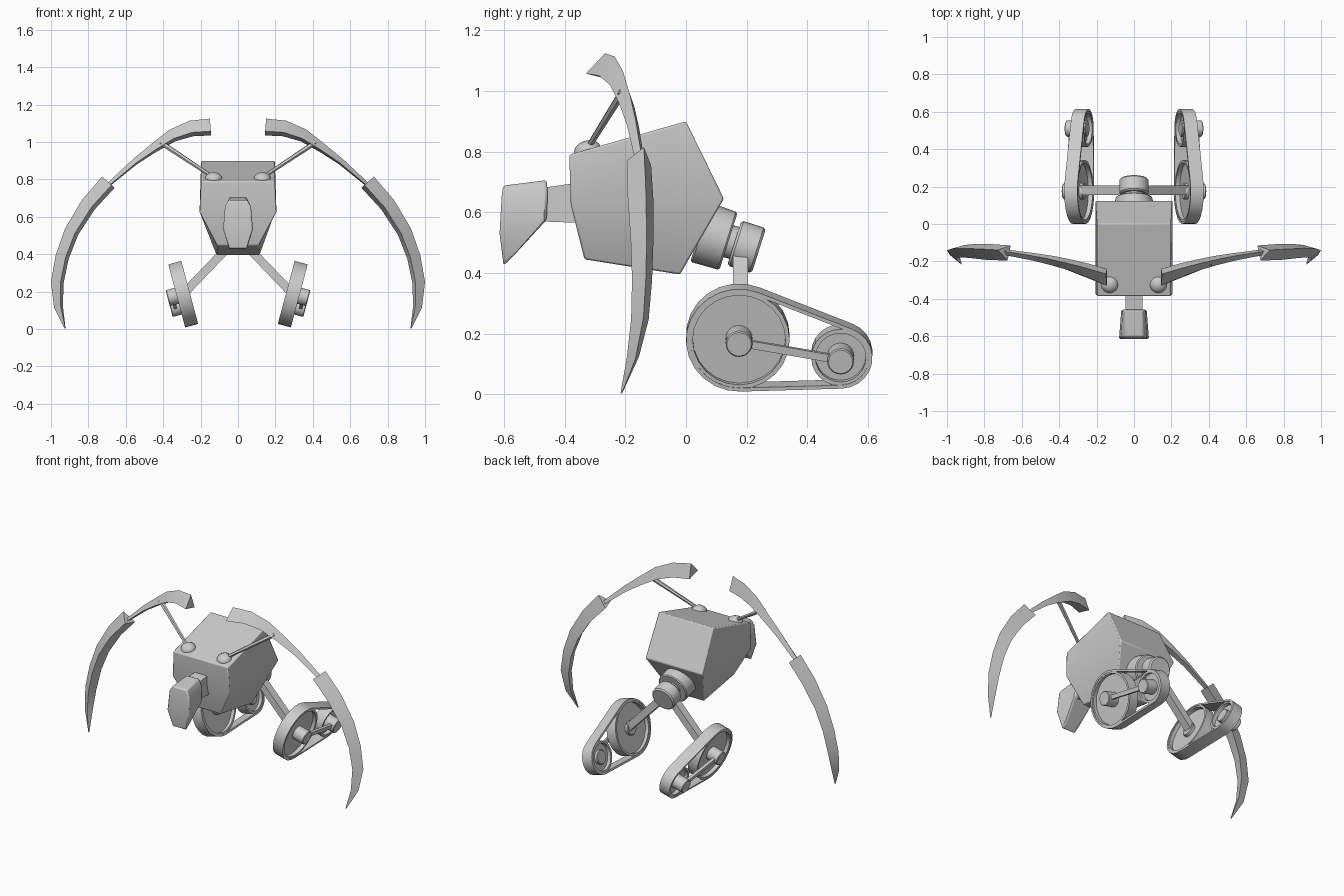
import bpy, bmesh, math
from mathutils import Vector, Matrix

cube = bpy.data.objects.get("Cube")
if cube:
    bpy.data.objects.remove(cube)

grey = bpy.data.materials.new("plain_grey")
grey.use_nodes = True
grey.diffuse_color = (0.6, 0.6, 0.6, 1)
grey.node_tree.nodes["Principled BSDF"].inputs["Base Color"].default_value = (0.6, 0.6, 0.6, 1)


def finish(name, bm, mirror=False, bevel=0, smooth=True):
    bmesh.ops.recalc_face_normals(bm, faces=bm.faces)
    mesh = bpy.data.meshes.new(name)
    bm.to_mesh(mesh)
    bm.free()
    mesh.materials.append(grey)
    ob = bpy.data.objects.new(name, mesh)
    bpy.context.collection.objects.link(ob)
    if bevel:
        mod = ob.modifiers.new("soft_edges", 'BEVEL')
        mod.width, mod.segments = bevel, 2
    if mirror:
        ob.modifiers.new("other_side", 'MIRROR').use_mirror_merge = False
    if smooth:
        bpy.ops.object.select_all(action='DESELECT')
        ob.select_set(True)
        bpy.context.view_layer.objects.active = ob
        bpy.ops.object.shade_smooth_by_angle(angle=math.radians(35))
    return ob


def loft(name, rings, closed=False, **kw):
    """Skin a list of equal-length point rings, capping the ends."""
    bm = bmesh.new()
    rows = [[bm.verts.new(p) for p in ring] for ring in rings]
    n = len(rows[0])
    pairs = list(zip(rows, rows[1:])) + ([(rows[-1], rows[0])] if closed else [])
    for a, b in pairs:
        for i in range(n):
            j = (i + 1) % n
            bm.faces.new((a[i], a[j], b[j], b[i]))
    if not closed:
        bm.faces.new(rows[0])
        bm.faces.new(rows[-1])
    return finish(name, bm, **kw)


def lathe(name, profile, matrix, sides=24, **kw):
    """Turn (radius, height) points around the local z axis."""
    rings = [[matrix @ Vector((r * math.cos(t), r * math.sin(t), h))
              for t in (2 * math.pi * i / sides for i in range(sides))]
             for r, h in profile]
    return loft(name, rings, **kw)


def along(a, b):
    """Frame at a whose z axis points to b, and the distance between them."""
    a, b = Vector(a), Vector(b)
    turn = (b - a).to_track_quat('Z', 'Y').to_matrix().to_4x4()
    return Matrix.Translation(a) @ turn, (b - a).length


def rod(name, a, b, r1, r2, sides=24, chamfer=0.0, **kw):
    m, h = along(a, b)
    prof = [(r1, 0), (r2, h)]
    if chamfer:
        prof = [(r1 - chamfer, 0), (r1, chamfer), (r2, h - chamfer), (r2 - chamfer, h)]
    return lathe(name, prof, m, sides, **kw)


def slab(name, stations, **kw):
    """Loft rectangles given as pairs of (half width, y, z) edges."""
    rings = [[(-w1, y1, z1), (w1, y1, z1), (w2, y2, z2), (-w2, y2, z2)]
             for (w1, y1, z1), (w2, y2, z2) in stations]
    return loft(name, rings, **kw)


# Body: faceted hull from the narrow belly up to the sloping back
slab("body", [((.11, -.335, .445), (.115, -.02, .395)),
              ((.205, -.38, .625), (.205, .125, .645)),
              ((.197, -.385, .79), (.197, 0, .9))], bevel=.006)

# Neck and beak-shaped head
slab("neck", [((.045, -.48, .57), (.045, -.34, .565)),
              ((.045, -.48, .68), (.045, -.34, .7))])
slab("head", [((.05, -.602, .425), (.045, -.575, .45)),
              ((.08, -.615, .53), (.068, -.46, .575)),
              ((.07, -.608, .655), (.06, -.456, .665)),
              ((.05, -.603, .688), (.045, -.46, .706))], bevel=.008)

# Tail: stepped cylinders along a drooping axis
root = Vector((0, .045, .535))
axis = Vector((0, .95, -.3)).normalized()
rod("tail_base", root, root + axis * .1, .103, .1, chamfer=.006)
rod("tail_stem", root + axis * .09, root + axis * .15, .055, .055)
rod("tail_end", root + axis * .12, root + axis * .205, .078, .078, chamfer=.008)

# Sickle arms: triangular section swept along an arch


def sickle(name, stations):
    rings = []
    for i, (x, y, z, w, d) in enumerate(stations):
        p, q = stations[max(i - 1, 0)], stations[min(i + 1, len(stations) - 1)]
        n = Vector((p[2] - q[2], 0, q[0] - p[0])).normalized()
        c = Vector((x, y, z))
        rings.append([c + n * (w * s) + Vector((0, d * t, 0))
                      for s, t in ((.5, .2), (-.25, -.5), (-.5, .5))])
    loft(name, rings, mirror=True)


sickle("upper_arm", [(.147, -.285, 1.08, .09, .09), (.25, -.25, 1.072, .085, .075),
                     (.35, -.22, 1.035, .07, .06), (.45, -.195, .968, .05, .05),
                     (.55, -.175, .895, .035, .04), (.7, -.15, .765, .02, .03)])
sickle("lower_arm", [(.693, -.155, .785, .09, .08), (.8, -.15, .665, .085, .085),
                     (.89, -.145, .52, .078, .075), (.94, -.145, .385, .072, .066),
                     (.966, -.152, .25, .068, .058), (.96, -.175, .12, .048, .04),
                     (.925, -.213, .003, .006, .006)])

# Shoulder domes and the thin struts that carry the arms
slope = Matrix.Translation((.13, -.325, .805)) @ Matrix.Rotation(math.radians(16), 4, 'X')
dome = [(.045 * math.cos(a), .032 * math.sin(a)) for a in (0, .3, .6, .9, 1.2, 1.5)]
lathe("shoulder_dome", dome, slope, 20, mirror=True)
rod("arm_strut", (.13, -.325, .81), (.41, -.21, .995), .01, .014, 6, mirror=True)

# Tilted track units: local x runs back, y up, z outward along the axle
tilt = math.radians(15)
out = Vector((math.cos(tilt), 0, -math.sin(tilt)))
up = Vector((math.sin(tilt), 0, math.cos(tilt)))
track = Matrix.Translation((.293, .175, .187)) @ Matrix(
    (Vector((0, 1, 0)), up, out)).transposed().to_4x4()
gap = Vector((.335, -.06, 0))
R, r, half = .175, .105, .036

# Belt: two arcs joined by tangents, with thickness and width
heading, spread = math.atan2(gap.y, gap.x), math.acos((R - r) / gap.length)
arc = [(Vector(), R, heading + spread + (2 * math.pi - 2 * spread) * i / 14) for i in range(15)]
arc += [(gap, r, heading - spread + 2 * spread * i / 10) for i in range(11)]
belt = []
for c, rad, t in arc:
    ring = []
    for k, h in ((rad, half), (rad, -half), (rad - .012, -half), (rad - .012, half)):
        ring.append(track @ (c + Vector((k * math.cos(t), k * math.sin(t), h))))
    belt.append(ring)
loft("track_belt", belt, closed=True, mirror=True)

# Wheels with raised rims, and hubs poking outward
for name, c, rad in (("large", Vector(), R - .008), ("small", gap, r - .008)):
    lip, web, edge = rad - .014, .01, half - .003
    rim = [(.02, web), (lip, web), (lip, edge), (rad, edge),
           (rad, -edge), (lip, -edge), (lip, -web), (.02, -web)]
    m = track @ Matrix.Translation(c)
    lathe(name + "_wheel", rim, m, 24, mirror=True)
    rod(name + "_hub", m @ Vector((0, 0, -.03)), m @ Vector((0, 0, .086)),
        .044, .044, chamfer=.004, mirror=True)


def bar(name, a, b, wide, deep, side):
    """Rectangular bar from a to b; deep is measured along side."""
    a, b, side = Vector(a), Vector(b), Vector(side)
    across = (b - a).cross(side).normalized()
    loft(name, [[p + across * (wide * s) + side * (deep * t)
                 for s, t in ((.5, .5), (-.5, .5), (-.5, -.5), (.5, -.5))]
                for p in (a, b)], mirror=True)


# Rod linking the hubs, and legs joining the tracks to the tail
bar("hub_link", track @ Vector((0, 0, .06)), track @ (gap + Vector((0, 0, .06))), .026, .018, out)
bar("leg", (.045, .18, .445), (.285, .18, .195), .045, .05, (0, 1, 0))
